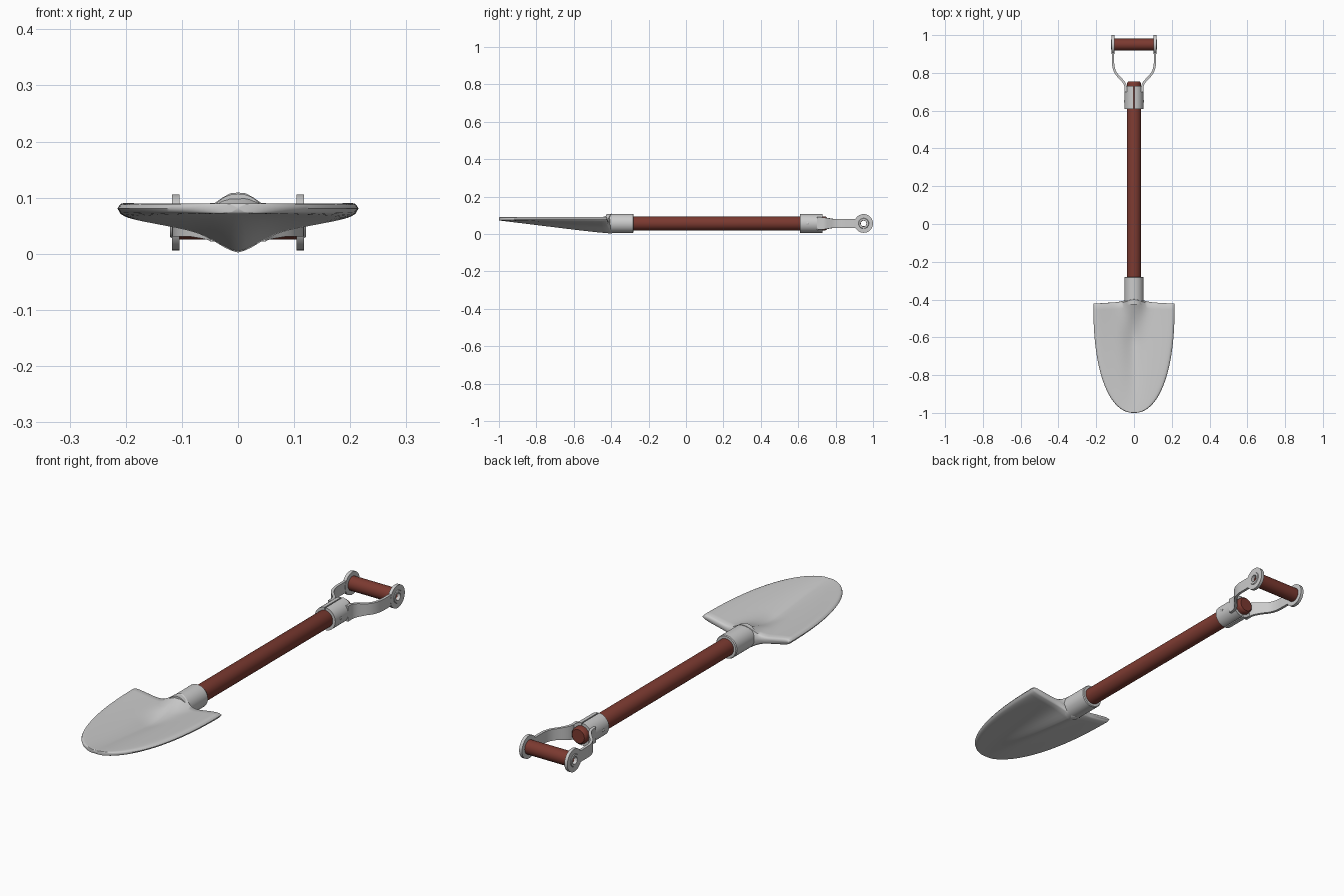
import bpy, bmesh, math
from mathutils import Vector
from mathutils.geometry import interpolate_bezier

if "Cube" in bpy.data.objects:
    bpy.data.objects.remove(bpy.data.objects["Cube"])

ZC = 0.056  # height of the shaft axis
wood = bpy.data.materials.new("wood")
wood.diffuse_color = (0.2, 0.042, 0.03, 1)
wood.use_nodes = True
wood.node_tree.nodes["Principled BSDF"].inputs["Base Color"].default_value = wood.diffuse_color


def loft(name, rings, loop=False, mat=None, angle=35):
    """Skin closed rings of points; cap the ends or join them in a loop."""
    bm = bmesh.new()
    vs = [[bm.verts.new(p) for p in r] for r in rings]
    n = len(vs[0])
    pairs = list(zip(vs, vs[1:])) + ([(vs[-1], vs[0])] if loop else [])
    for a, b in pairs:
        for i in range(n):
            j = (i + 1) % n
            bm.faces.new((a[i], a[j], b[j], b[i]))
    if not loop:
        bm.faces.new(vs[0])
        bm.faces.new(vs[-1])
    bmesh.ops.remove_doubles(bm, verts=bm.verts[:], dist=1e-5)
    bmesh.ops.recalc_face_normals(bm, faces=bm.faces[:])
    me = bpy.data.meshes.new(name)
    bm.to_mesh(me)
    bm.free()
    ob = bpy.data.objects.new(name, me)
    bpy.context.collection.objects.link(ob)
    if mat:
        me.materials.append(mat)
    bpy.ops.object.select_all(action='DESELECT')
    bpy.context.view_layer.objects.active = ob
    ob.select_set(True)
    bpy.ops.object.shade_smooth_by_angle(angle=math.radians(angle))
    return ob


def turned(name, profile, axis='y', y=0.0, loop=False, mat=None, n=40):
    """Turn (position, radius) points about an axis through height ZC."""
    rings = []
    for p, r in profile:
        ring = []
        for k in range(n):
            c, s = r * math.cos(math.tau * k / n), r * math.sin(math.tau * k / n)
            ring.append((c, p, ZC + s) if axis == 'y' else (p, y + c, ZC + s))
        rings.append(ring)
    return loft(name, rings, loop, mat)


# Blade: dished sheet, with a centre channel swelling into the socket
def blade_ring(t, thick, n=40):
    tc = min(max(t, 0), 1)
    hw = 0.215 * (1 - tc ** 2.3) ** 0.455
    half = (0.015 - 0.006 * tc) * thick
    depth = 0.064 * (1 - tc)
    swell = 0.077 * max(0, 1 - tc / 0.36) ** 2
    top, bottom = [], []
    for k in range(n + 1):
        u = -math.cos(math.pi * k / n)
        u = 0.5 * u + 0.5 * (2 * k / n - 1)
        x = u * hw
        g = math.exp(-(x / 0.05) ** 2)
        y = -0.43 - 0.57 * t + (0.012 * (1 - abs(u)) + 0.02 * g) * (1 - tc) ** 10
        mid = 0.081 - depth * (0.63 * (1 - abs(u)) + 0.37 * g)
        e = half * math.sqrt(max(0, 1 - abs(u) ** 16))
        top.append((x, y, mid + e + swell * g * thick))
        bottom.append((x, y, mid - e))
    return top + bottom[-2:0:-1]


M = 36
rows = [(-0.014, 0.45), (-0.008, 0.8)]
rows += [(math.sin(math.pi / 2 * k / M), min(1, math.sqrt(max(0, 1 - (k / M) ** 30)) + 0.02))
         for k in range(M + 1)]
loft("blade", [blade_ring(t, w) for t, w in rows], angle=50)

# Blade socket and wooden shaft
turned("blade_socket", [(-0.425, 0.036), (-0.425, 0.051), (-0.284, 0.051),
                        (-0.28, 0.048), (-0.28, 0.036)], loop=True)
turned("shaft", [(-0.41, 0.0375), (0.742, 0.0375), (0.75, 0.035), (0.755, 0.03)], mat=wood)

for side, s in (("right", 1), ("left", -1)):
    # Collar half, leaving a narrow seam above and below
    arc = [math.radians(-87 + 174 * k / 20) for k in range(21)]
    section = [(0.05 * math.cos(a), 0.05 * math.sin(a)) for a in arc]
    section += [(0.037 * math.cos(a), 0.037 * math.sin(a)) for a in reversed(arc)]
    loft("collar_" + side, [[(s * x, y, ZC + z) for x, z in section] for y in (0.61, 0.73)])

    # Bent strap from the collar to the grip
    path = [Vector((0.044, 0.70))] + interpolate_bezier(
        Vector((0.044, 0.725)), Vector((0.052, 0.775)),
        Vector((0.111, 0.775)), Vector((0.111, 0.86)), 18) + [Vector((0.111, 0.91))]
    rings = []
    for i, p in enumerate(path):
        p = Vector((p[0], p[1]))
        a, b = path[max(i - 1, 0)], path[min(i + 1, len(path) - 1)]
        d = Vector((b[0] - a[0], b[1] - a[1])).normalized() * 0.006
        w = 0.034 - 0.009 * min(1, i / 10)
        rings.append([(s * (p.x + q * d.y), p.y - q * d.x, ZC + z)
                      for q, z in ((1, -w), (1, w), (-1, w), (-1, -w))])
    loft("strap_" + side, rings)

    # Eye plate with a raised washer round the hole
    turned("eye_" + side, [(s * x, r) for x, r in (
        (0.104, 0.016), (0.104, 0.05), (0.118, 0.05), (0.118, 0.028),
        (0.121, 0.026), (0.121, 0.016))], 'x', 0.95, True)
    # Collar rivet
    turned("rivet_" + side, [(s * 0.04, 0.007), (s * 0.051, 0.007), (s * 0.053, 0.004)],
           'x', 0.65, n=16)

# Hollow wooden grip
turned("grip", [(-0.106, 0.015), (-0.106, 0.031), (0.106, 0.031), (0.106, 0.015)],
       'x', 0.95, True, wood)
